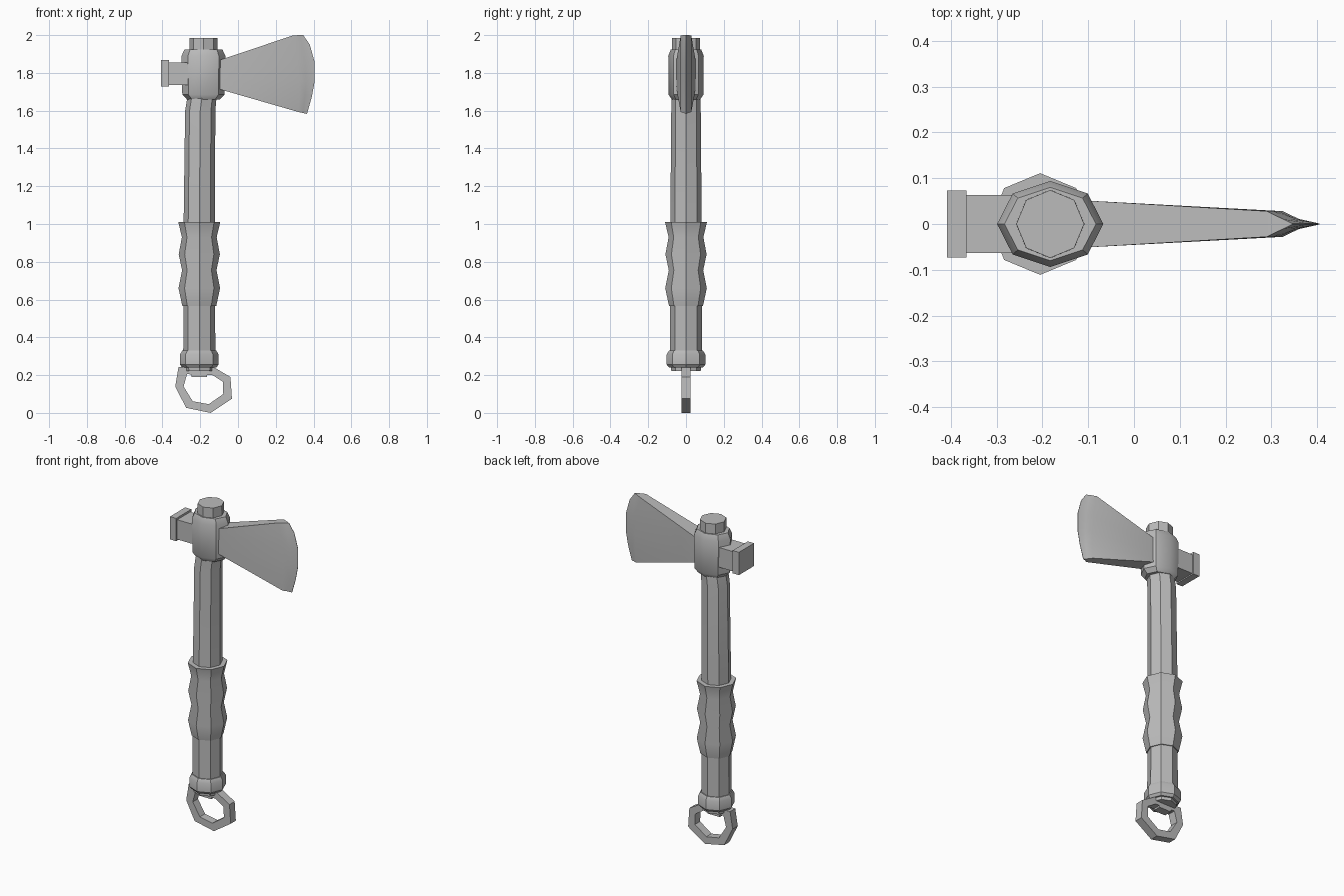
import bpy, bmesh, math

if "Cube" in bpy.data.objects:
    bpy.data.objects.remove(bpy.data.objects["Cube"])

steel = bpy.data.materials.new("plain grey")
steel.diffuse_color = (0.5, 0.5, 0.5, 1)
steel.use_nodes = True
steel.node_tree.nodes["Principled BSDF"].inputs["Base Color"].default_value = steel.diffuse_color


def finish(name, bm, smooth=True):
    bmesh.ops.recalc_face_normals(bm, faces=bm.faces[:])
    me = bpy.data.meshes.new(name)
    bm.to_mesh(me)
    bm.free()
    me.materials.append(steel)
    ob = bpy.data.objects.new(name, me)
    bpy.context.collection.objects.link(ob)
    if smooth:
        bpy.ops.object.select_all(action='DESELECT')
        ob.select_set(True)
        bpy.context.view_layer.objects.active = ob
        bpy.ops.object.shade_smooth_by_angle(angle=math.radians(35))
    return ob


def octagon_loft(name, rings, sides=8):
    """Rings are (centre x, z, radius x, radius y), bottom to top."""
    bm = bmesh.new()
    loops = []
    for cx, z, rx, ry in rings:
        loops.append([bm.verts.new((cx + rx * math.cos(2 * math.pi * i / sides),
                                    ry * math.sin(2 * math.pi * i / sides), z))
                      for i in range(sides)])
    for a, b in zip(loops, loops[1:]):
        for i in range(sides):
            j = (i + 1) % sides
            bm.faces.new((a[i], a[j], b[j], b[i]))
    bm.faces.new(loops[0])
    bm.faces.new(loops[-1])
    return finish(name, bm)


def box(name, x0, x1, y, z0, z1):
    bm = bmesh.new()
    bmesh.ops.create_cube(bm, size=1)
    for v in bm.verts:
        v.co = (x0 if v.co.x < 0 else x1, math.copysign(y, v.co.y),
                z0 if v.co.z < 0 else z1)
    return finish(name, bm, False)


# Shaft, leaning slightly toward the blade at the top
C, T = -0.205, -0.183
octagon_loft("shaft", [(C, 0.3, 0.085, 0.084), (C, 0.58, 0.084, 0.084),
                       (C, 1.0, 0.083, 0.083), (-0.2, 1.6, 0.08, 0.078),
                       (-0.187, 1.7, 0.076, 0.076)])
octagon_loft("shaft_top", [(T, 1.88, 0.075, 0.075), (T, 1.985, 0.074, 0.074)])

# Wavy grip
octagon_loft("grip", [(C, z, r, r) for z, r in
                      [(0.567, 0.09), (0.66, 0.11), (0.755, 0.091),
                       (0.84, 0.109), (0.93, 0.092), (1.01, 0.111)]])

# Pommel with its lower plug and ring tab
octagon_loft("pommel", [(C, z, r, r) for z, r in
                        [(0.24, 0.09), (0.255, 0.102), (0.31, 0.102), (0.33, 0.09)]])
octagon_loft("pommel_plug", [(C, 0.222, 0.078, 0.078), (C, 0.25, 0.08, 0.08)])
box("ring_tab", -0.245, -0.163, 0.025, 0.19, 0.23)

# Hanging ring
outer = [(-0.315, 0.242), (-0.332, 0.14), (-0.275, 0.027), (-0.145, 0.0),
         (-0.032, 0.075), (-0.04, 0.19), (-0.13, 0.243)]
inner = [(-0.27, 0.205), (-0.288, 0.14), (-0.24, 0.062), (-0.155, 0.046),
         (-0.078, 0.1), (-0.08, 0.165), (-0.135, 0.2)]
bm = bmesh.new()
bands = [[bm.verts.new((x, y, z)) for x, z in poly]
         for poly, y in ((outer, -0.025), (outer, 0.025), (inner, 0.025), (inner, -0.025))]
for k in range(4):
    a, b = bands[k], bands[(k + 1) % 4]
    for i in range(7):
        j = (i + 1) % 7
        bm.faces.new((a[i], a[j], b[j], b[i]))
finish("hanging_ring", bm, False)

# Axe head socket with chamfered ends
octagon_loft("head_socket", [(T, 1.66, 0.088, 0.076), (T, 1.685, 0.112, 0.092),
                             (T, 1.89, 0.116, 0.094), (T, 1.925, 0.1, 0.08)])

# Hammer poll
box("poll_neck", -0.37, -0.24, 0.063, 1.735, 1.855)
box("poll_face", -0.408, -0.366, 0.073, 1.728, 1.867)

# Flared blade: columns from root to cutting edge, mirrored across y
rows = 6
root = [(-0.12, 1.86 - 0.14 * i / 5) for i in range(rows)]
bevel = [(0.29, 1.998), (0.305, 1.94), (0.315, 1.86),
         (0.325, 1.76), (0.325, 1.68), (0.32, 1.593)]
mid = [(0.325, 2.0), (0.34, 1.945), (0.355, 1.86),
       (0.36, 1.755), (0.355, 1.675), (0.343, 1.588)]
edge = [(0.345, 2.0), (0.38, 1.95), (0.405, 1.86),
        (0.405, 1.75), (0.39, 1.67), (0.365, 1.583)]
bm = bmesh.new()
sheets = []
for s in (-1, 1):
    sheets.append([[bm.verts.new((x, s * y, z)) for x, z in col]
                   for col, y in ((root, 0.052), (bevel, 0.028), (mid, 0.011), (edge, 0.001))])
for g in sheets:
    for c in range(3):
        for r in range(rows - 1):
            bm.faces.new((g[c][r], g[c + 1][r], g[c + 1][r + 1], g[c][r + 1]))
f, b = sheets
for r in (0, rows - 1):
    for c in range(3):
        bm.faces.new((f[c][r], f[c + 1][r], b[c + 1][r], b[c][r]))
for c in (0, 3):
    for r in range(rows - 1):
        bm.faces.new((f[c][r], f[c][r + 1], b[c][r + 1], b[c][r]))
finish("blade", bm)
